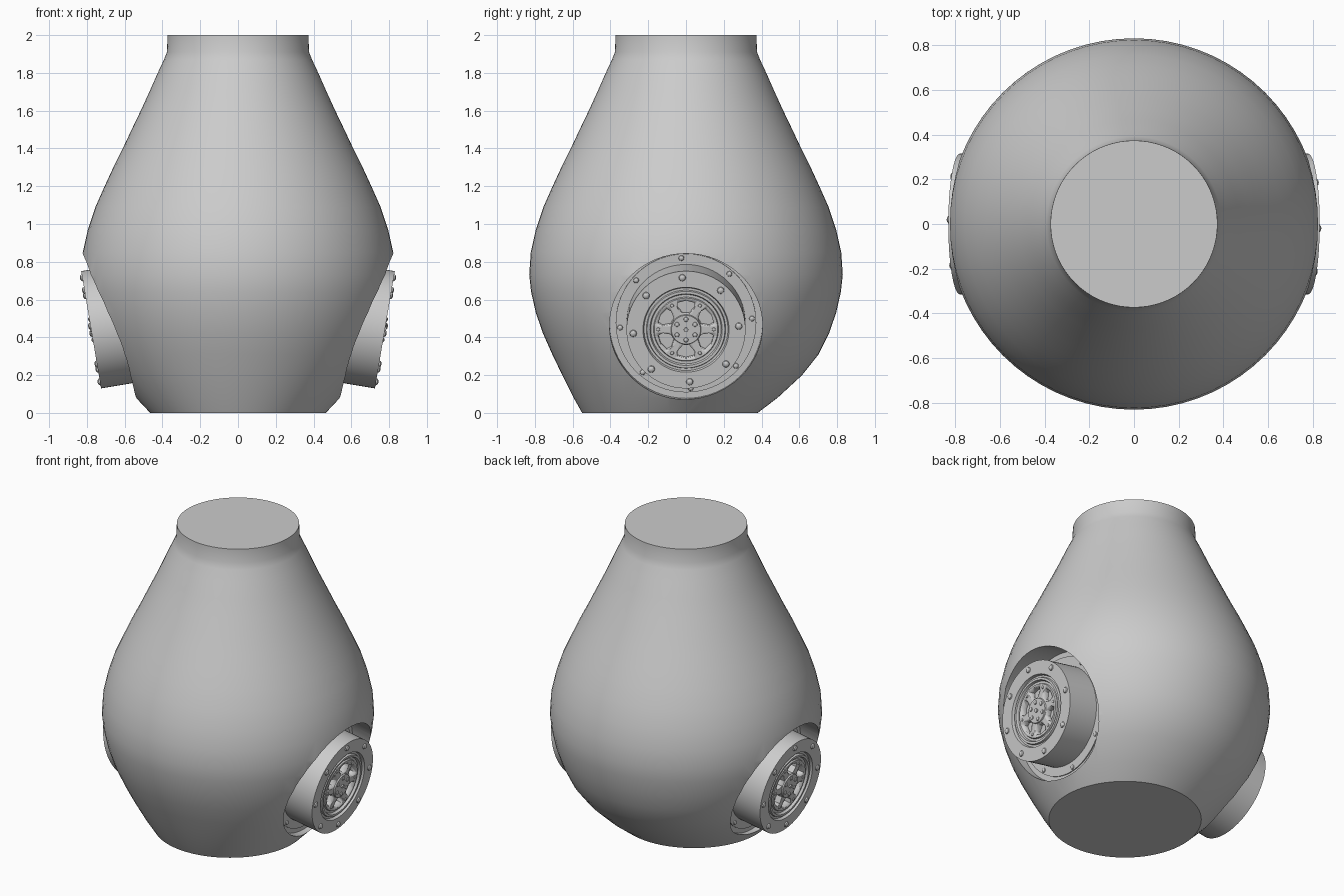
import bpy, bmesh
from math import sin, cos, pi, radians
from mathutils import Matrix, Vector

cube = bpy.data.objects.get("Cube")
if cube:
    bpy.data.objects.remove(cube, do_unlink=True)

GREY = 0.6
grey = bpy.data.materials.new("plain grey")
grey.use_nodes = True
grey.diffuse_color = (GREY, GREY, GREY, 1)
grey.node_tree.nodes["Principled BSDF"].inputs["Base Color"].default_value = (GREY, GREY, GREY, 1)


def finish(name, bm, matrix, smooth=30):
    bmesh.ops.recalc_face_normals(bm, faces=bm.faces)
    mesh = bpy.data.meshes.new(name)
    bm.to_mesh(mesh)
    bm.free()
    mesh.materials.append(grey)
    obj = bpy.data.objects.new(name, mesh)
    bpy.context.collection.objects.link(obj)
    obj.matrix_world = matrix
    shade(obj, smooth)
    return obj


def shade(obj, angle=30):
    bpy.ops.object.select_all(action="DESELECT")
    obj.select_set(True)
    bpy.context.view_layer.objects.active = obj
    bpy.ops.object.shade_smooth_by_angle(angle=radians(angle))


def lathe(name, profile, sides, matrix=Matrix(), smooth=30):
    """Rings of (radius, height, y shift), capped at both ends."""
    bm = bmesh.new()
    rings = []
    for r, z, *shift in profile:
        dy = shift[0] if shift else 0
        rings.append([bm.verts.new((r * cos(2 * pi * i / sides), r * sin(2 * pi * i / sides) + dy, z))
                      for i in range(sides)])
    for a, b in zip(rings, rings[1:]):
        for i in range(sides):
            j = (i + 1) % sides
            bm.faces.new((a[i], a[j], b[j], b[i]))
    bm.faces.new(rings[0])
    bm.faces.new(rings[-1])
    return finish(name, bm, matrix, smooth)


def ring(name, inner, outer, low, high, matrix):
    """Flat washer with a square section."""
    bm = bmesh.new()
    n = 64
    loops = [[bm.verts.new((r * cos(2 * pi * i / n), r * sin(2 * pi * i / n), z)) for i in range(n)]
             for r, z in ((inner, low), (outer, low), (outer, high), (inner, high))]
    for k in range(4):
        a, b = loops[k], loops[(k + 1) % 4]
        for i in range(n):
            j = (i + 1) % n
            bm.faces.new((a[i], a[j], b[j], b[i]))
    return finish(name, bm, matrix)


def bolts(name, count, circle, size, z, start, matrix):
    """Circle of low domed bolt heads."""
    bm = bmesh.new()
    for i in range(count):
        a = start + 2 * pi * i / count
        place = Matrix.Translation((circle * cos(a), circle * sin(a), z)) @ Matrix.Diagonal((1, 1, 0.7, 1))
        bmesh.ops.create_uvsphere(bm, u_segments=12, v_segments=6, radius=size, matrix=place)
    return finish(name, bm, matrix)


def window_cutter(matrix):
    """Six wedge blocks for the openings between the spokes."""
    bm = bmesh.new()
    for k in range(6):
        mid = pi / 6 + k * pi / 3
        outline = [(0.085, -0.2), (0.125, -0.37), (0.15, -0.3), (0.155, 0),
                   (0.15, 0.3), (0.125, 0.37), (0.085, 0.2)]
        low, high = [[bm.verts.new((r * cos(mid + a), r * sin(mid + a), z)) for r, a in outline]
                     for z in (-0.05, 0.02)]
        bm.faces.new(low)
        bm.faces.new(high)
        for i in range(len(outline)):
            j = (i + 1) % len(outline)
            bm.faces.new((low[i], low[j], high[j], high[i]))
    return finish("window_cutter", bm, matrix)


def cut(target, cutter):
    mod = target.modifiers.new("cut", "BOOLEAN")
    mod.operation, mod.solver, mod.object = "DIFFERENCE", "EXACT", cutter
    bpy.ops.object.select_all(action="DESELECT")
    bpy.context.view_layer.objects.active = target
    target.select_set(True)
    # Cut before the edge shading
    while target.modifiers[0] != mod:
        bpy.ops.object.modifier_move_up(modifier=mod.name)
    bpy.ops.object.modifier_apply(modifier=mod.name)
    bpy.data.objects.remove(cutter, do_unlink=True)


# Pear-shaped body, its base shifted towards the front
body = lathe("body", [
    (0.465, 0, -0.085), (0.54, 0.08, -0.055), (0.635, 0.2, -0.02), (0.705, 0.31, -0.003),
    (0.757, 0.42), (0.795, 0.53), (0.82, 0.64), (0.83, 0.73), (0.822, 0.85), (0.795, 0.97),
    (0.755, 1.09), (0.706, 1.2), (0.66, 1.3), (0.61, 1.4), (0.563, 1.5), (0.515, 1.6),
    (0.469, 1.7), (0.425, 1.8), (0.392, 1.87), (0.376, 1.91), (0.373, 2.0)], 72, smooth=35)

# Wheel frame: local z points outwards and slightly down
normal = Vector((0.986, 0, -0.167)).normalized()
side = Vector((0, 1, 0))
up = normal.cross(side)
frame = Matrix((side, up, normal)).transposed().to_4x4()
frame.translation = (0.7775, 0, 0.44)
FLOOR = -0.22

for prefix, turn in (("left", 0), ("right", pi)):
    m = Matrix.Rotation(turn, 4, "Z") @ frame

    # Round socket in the body
    cut(body, lathe("socket_cutter", [(0.405, FLOOR), (0.405, 0.4)], 64, m))
    ring(prefix + "_socket_flange", 0.31, 0.372, FLOOR - 0.01, FLOOR + 0.008, m)
    bolts(prefix + "_socket_bolts", 8, 0.35, 0.015, FLOOR + 0.008, radians(4), m)

    # Drum with a stepped face
    drum = lathe(prefix + "_drum", [
        (0.315, FLOOR - 0.02), (0.315, 0), (0.228, 0), (0.222, -0.018), (0.21, -0.018),
        (0.206, -0.004), (0.192, -0.004), (0.186, -0.02), (0.172, -0.02), (0.168, -0.01),
        (0.08, -0.01), (0.077, -0.002)], 64, m)
    cut(drum, window_cutter(m))
    bolts(prefix + "_drum_bolts", 8, 0.28, 0.019, 0, radians(4), m)

    # Spoke and hub fasteners
    bolts(prefix + "_spoke_bolts", 6, 0.147, 0.01, -0.01, 0, m)
    bolts(prefix + "_hub_bolts", 6, 0.055, 0.013, -0.002, pi / 6, m)
    lathe(prefix + "_hub_cap", [(0.012, -0.01), (0.012, 0.006)], 16, m)

shade(body, 35)
